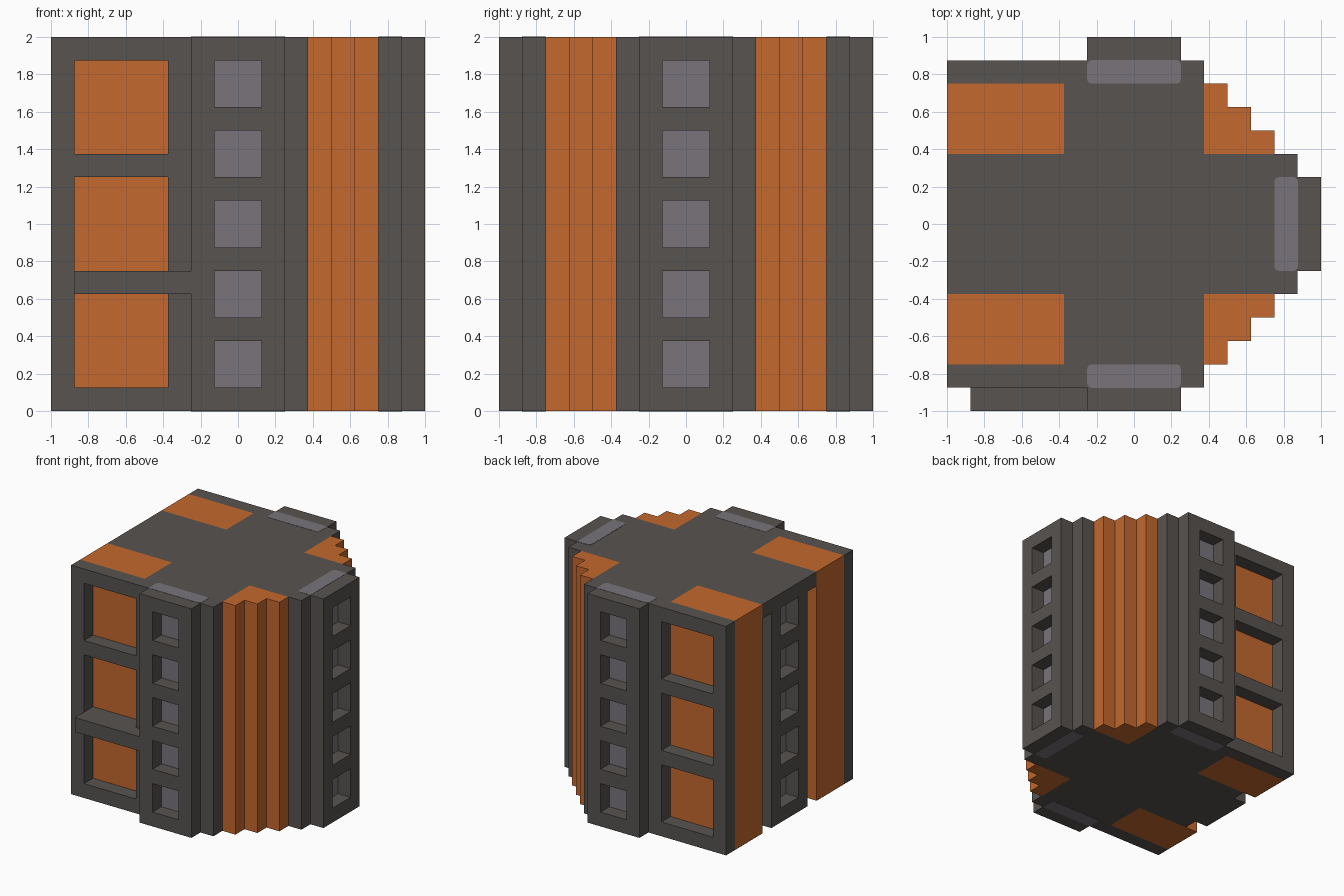
import bpy, bmesh, math
from mathutils import Matrix, Vector

cube = bpy.data.objects.get("Cube")
if cube:
    bpy.data.objects.remove(cube, do_unlink=True)


def material(name, rgb):
    lin = [((c / 255 + 0.055) / 1.055) ** 2.4 for c in rgb] + [1.0]
    m = bpy.data.materials.new(name)
    m.diffuse_color = lin
    m.use_nodes = True
    m.node_tree.nodes["Principled BSDF"].inputs["Base Color"].default_value = lin
    return m


DARK = material("dark stone", (87, 83, 80))
ORANGE = material("burnt orange", (195, 104, 45))
GREY = material("window grey", (120, 116, 123))


def finish(name, bm, mat, matrix=Matrix()):
    bmesh.ops.transform(bm, matrix=matrix, verts=bm.verts)
    bmesh.ops.recalc_face_normals(bm, faces=bm.faces)
    mesh = bpy.data.meshes.new(name)
    bm.to_mesh(mesh)
    bm.free()
    mesh.materials.append(mat)
    obj = bpy.data.objects.new(name, mesh)
    bpy.context.collection.objects.link(obj)
    return obj


def extrude(bm, faces, offset):
    res = bmesh.ops.extrude_face_region(bm, geom=faces)
    verts = [g for g in res["geom"] if isinstance(g, bmesh.types.BMVert)]
    bmesh.ops.translate(bm, verts=verts, vec=Vector(offset))


def prism(name, outline, z0, z1, mat, matrix=Matrix(), round_corners=0.0):
    """Plan outline raised from z0 to z1."""
    bm = bmesh.new()
    face = bm.faces.new([bm.verts.new((x, y, z0)) for x, y in outline])
    extrude(bm, [face], (0, 0, z1 - z0))
    if round_corners:
        upright = [e for e in bm.edges
                   if abs(e.verts[0].co.z - e.verts[1].co.z) > 0.01]
        bmesh.ops.bevel(bm, geom=upright, offset=round_corners, segments=3,
                        profile=0.5, affect='EDGES')
    return finish(name, bm, mat, matrix)


def block(name, x0, x1, y0, y1, z0, z1, mat, matrix=Matrix(), round_corners=0.0):
    outline = [(x0, y0), (x1, y0), (x1, y1), (x0, y1)]
    return prism(name, outline, z0, z1, mat, matrix, round_corners)


def window_wall(name, xs, zs, y0, y1, mat, matrix=Matrix()):
    """Upright wall with an opening in every odd cell of the cut lines."""
    bm = bmesh.new()
    v = [[bm.verts.new((x, y0, z)) for x in xs] for z in zs]
    faces = []
    for j in range(len(zs) - 1):
        for i in range(len(xs) - 1):
            if not (i % 2 and j % 2):
                faces.append(bm.faces.new(
                    (v[j][i], v[j][i + 1], v[j + 1][i + 1], v[j + 1][i])))
    extrude(bm, faces, (0, y1 - y0, 0))
    return finish(name, bm, mat, matrix)


# Cross-shaped core
quarter = [(0.375, 0.875), (0.375, 0.375), (0.875, 0.375)]
cross = (quarter + [(x, -y) for x, y in reversed(quarter)]
         + [(-x, -y) for x, y in quarter]
         + [(-x, y) for x, y in reversed(quarter)])
prism("core", cross, 0, 2, DARK)

# Window bays on all four sides, each with grey glazing behind
small_rows = [0] + [0.125 + 0.375 * i + d for i in range(5) for d in (0, 0.25)] + [2]
sides = {"front": 0, "left": 90, "back": 180, "right": 270}
for side, angle in sides.items():
    turn = Matrix.Rotation(math.radians(angle), 4, 'Z')
    window_wall(side + "_window_bay", [-0.25, -0.125, 0.125, 0.25], small_rows,
                -1, -0.875, DARK, turn)
    # The glazing on the roofed side stops short of top and bottom
    z0, z1 = (0.1, 1.9) if side == "right" else (-0.002, 2.002)
    block(side + "_glazing", -0.25, 0.25, -0.877, -0.75, z0, z1, GREY, turn, 0.025)

# Parts mirrored between front and back
steps = [(0.375, 0.375), (0.75, 0.375), (0.75, 0.5), (0.625, 0.5),
         (0.625, 0.625), (0.5, 0.625), (0.5, 0.75), (0.375, 0.75)]
big_rows = [0] + [0.125 + 0.625 * i + d for i in range(3) for d in (0, 0.5)] + [2]
for side, s in (("front", 1), ("back", -1)):
    mirror = Matrix.Diagonal((1, s, 1, 1))
    prism(side + "_stepped_corner", [(x, -y) for x, y in steps], 0, 2, ORANGE, mirror)
    block(side + "_orange_block", -1, -0.375, -0.75, -0.375, 0, 2, ORANGE, mirror)
    window_wall(side + "_big_window_wall", [-1, -0.875, -0.375, -0.3749], big_rows,
                -0.875, -0.75, DARK, mirror)
    # Small roof over the groove beside the side bay
    block(side + "_groove_roof", -1, -0.875, -0.375, -0.25, 1.875, 2, DARK, mirror)

# Ledge across the front wall
block("front_ledge", -0.875, -0.25, -1, -0.875, 0.625, 0.75, DARK)
